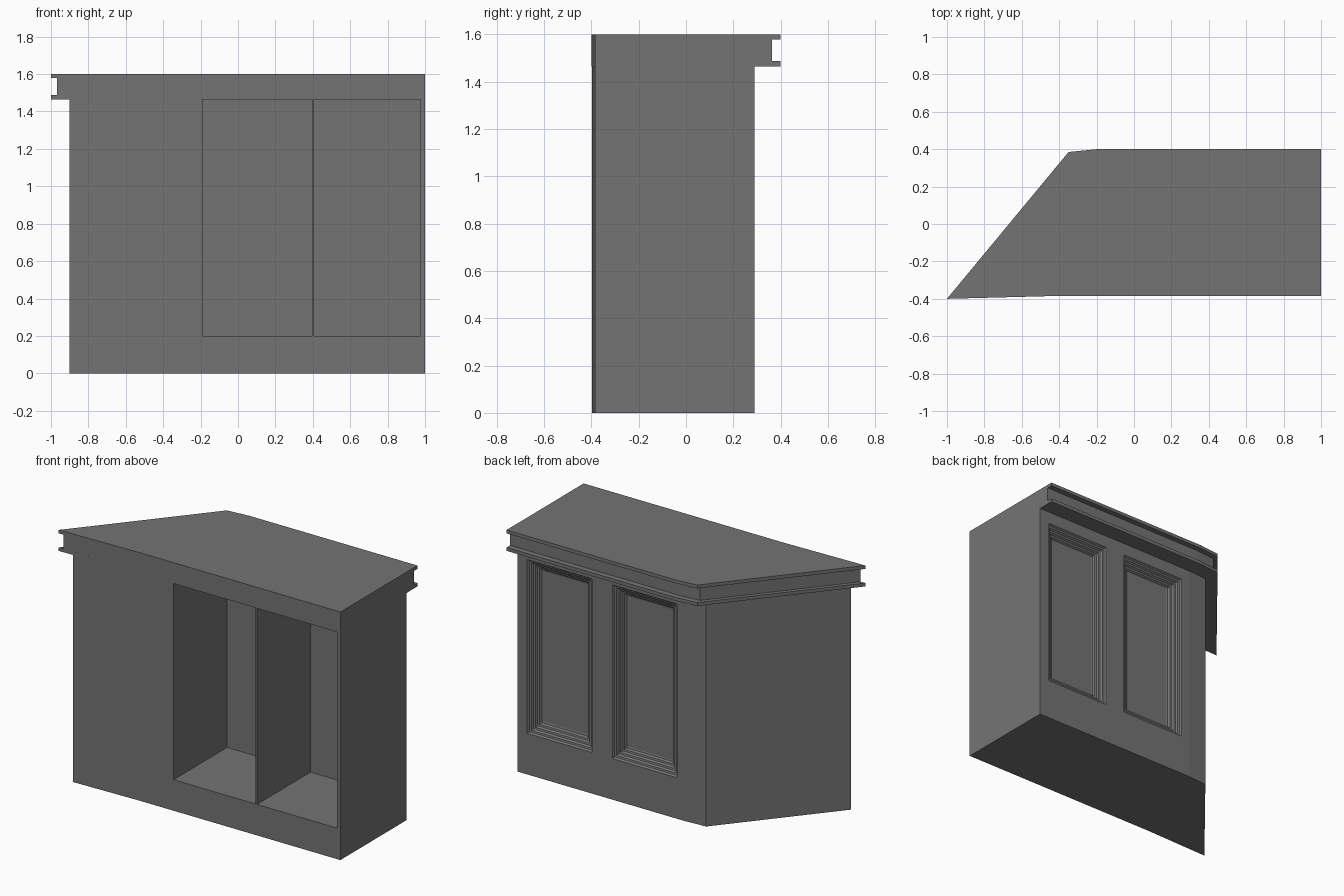
import bpy
import bmesh

default = bpy.data.objects.get("Cube")
if default:
    bpy.data.objects.remove(default, do_unlink=True)

# One flat grey for the whole cabinet
grey = bpy.data.materials.new("Plain grey")
grey.use_nodes = True
colour = (0.175, 0.175, 0.175, 1)
grey.diffuse_color = colour
grey.node_tree.nodes["Principled BSDF"].inputs["Base Color"].default_value = colour


def loft(name, rings):
    """Closed solid joining rings of equal point count."""
    bm = bmesh.new()
    loops = [[bm.verts.new(p) for p in ring] for ring in rings]
    n = len(loops[0])
    for low, high in zip(loops, loops[1:]):
        for i in range(n):
            j = (i + 1) % n
            bm.faces.new((low[i], low[j], high[j], high[i]))
    bm.faces.new(loops[0][::-1])
    bm.faces.new(loops[-1])
    # Flush front and end walls share points between layers
    bmesh.ops.remove_doubles(bm, verts=bm.verts, dist=1e-5)
    bmesh.ops.recalc_face_normals(bm, faces=bm.faces)
    mesh = bpy.data.meshes.new(name)
    bm.to_mesh(mesh)
    bm.free()
    obj = bpy.data.objects.new(name, mesh)
    bpy.context.collection.objects.link(obj)
    mesh.materials.append(grey)
    return obj


def rect(x0, x1, z0, z1, y):
    return [(x0, y, z0), (x1, y, z0), (x1, y, z1), (x0, y, z1)]


def box(name, x0, x1, y0, y1, z0, z1):
    return loft(name, [rect(x0, x1, z0, z1, y) for y in (y0, y1)])


def cut(target, cutter):
    cutter.hide_render = True
    mod = target.modifiers.new("Cut", "BOOLEAN")
    mod.operation = "DIFFERENCE"
    mod.solver = "EXACT"
    mod.object = cutter
    bpy.context.view_layer.objects.active = target
    bpy.ops.object.modifier_apply(modifier=mod.name)
    bpy.data.objects.remove(cutter, do_unlink=True)


# Plan outlines of the body and of the overhanging counter
BODY = [(-0.9, -0.397), (-0.43, -0.385), (1, -0.385),
        (1, 0.29), (-0.2, 0.29), (-0.34, 0.28)]
TOP = [(-1, -0.4), (-0.43, -0.385), (1, -0.385),
       (1, 0.4), (-0.2, 0.4), (-0.35, 0.385)]


def plan(z, t):
    return [(a[0] + (b[0] - a[0]) * t, a[1] + (b[1] - a[1]) * t, z)
            for a, b in zip(BODY, TOP)]


# Cabinet: body, lower lip, groove and upper lip
LAYERS = [(0, 0), (1.465, 0), (1.465, 1), (1.487, 1),
          (1.487, 0.67), (1.578, 0.67), (1.578, 1), (1.6, 1)]
cabinet = loft("cabinet", [plan(z, t) for z, t in LAYERS])

# Open shelves at the front, split by a thin divider
BACK = 0.16
cut(cabinet, box("cavity_cutter", -0.19, 0.975, -0.6, BACK, 0.2, 1.465))
box("shelf_divider", 0.395, 0.405, -0.385, BACK, 0.2, 1.465)

# Recessed back panels with four sloped moulding steps
for x0, x1 in ((-0.14, 0.322), (0.467, 0.93)):
    profile = [(0, -0.05), (0, 0)]
    for step in range(4):
        inset, depth = profile[-1]
        profile += [(inset + 0.008, depth + 0.012),
                    (inset + 0.019, depth + 0.0145)]
    rings = [rect(x0 + i, x1 - i, 0.265 + i, 1.385 - i, 0.29 - d)
             for i, d in profile]
    cut(cabinet, loft("panel_cutter", rings))
